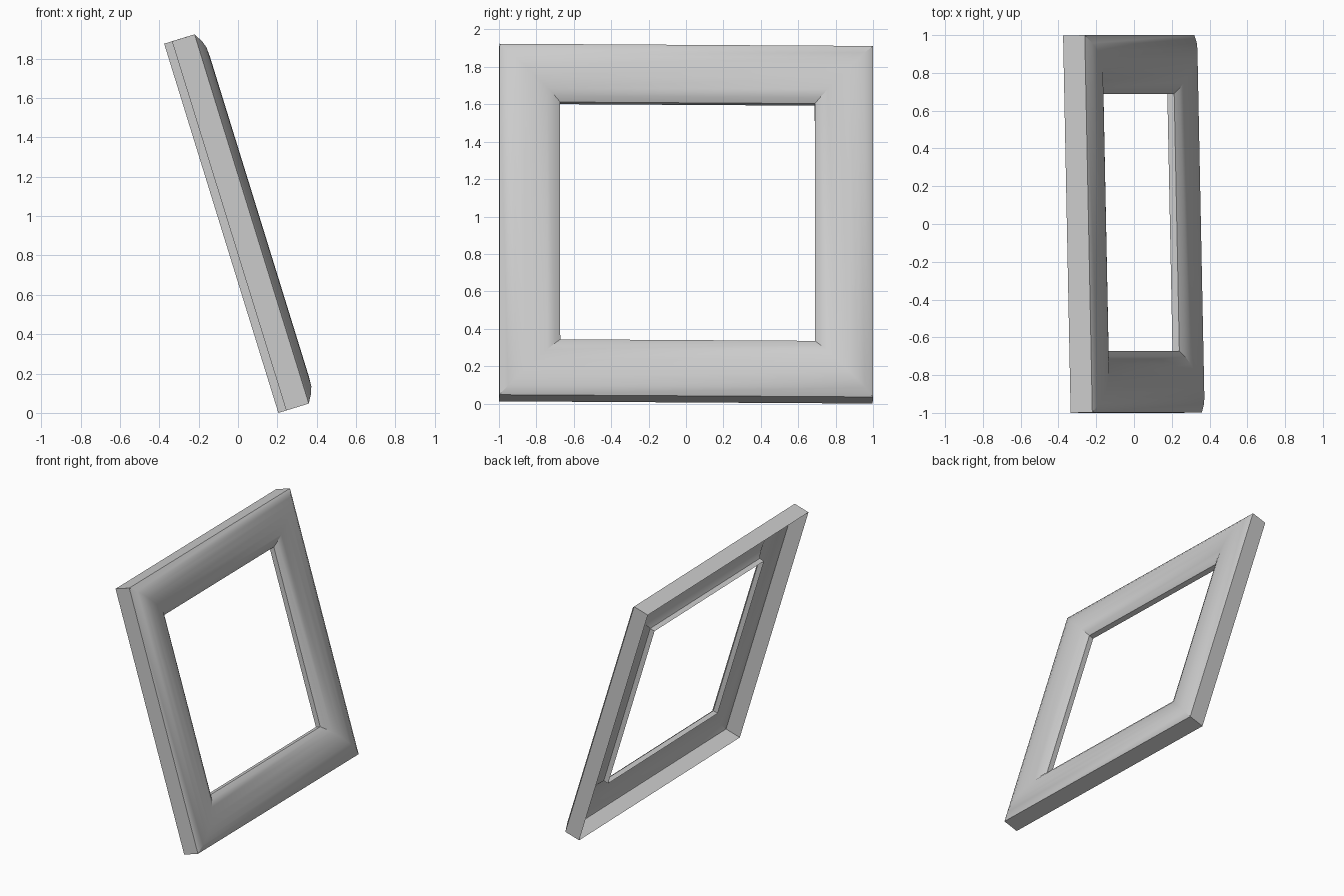
import bpy, bmesh, math
from mathutils import Matrix, Vector

cube = bpy.data.objects.get("Cube")
if cube:
    bpy.data.objects.remove(cube, do_unlink=True)

# One plain grey material
grey = bpy.data.materials.new("light_grey")
grey.use_nodes = True
colour = (0.6, 0.6, 0.6, 1)
grey.diffuse_color = colour
grey.node_tree.nodes["Principled BSDF"].inputs["Base Color"].default_value = colour

# Moulding section: (distance in from the outer edge, depth from the back)
WIDTH, HEIGHT, RAIL, SKEW = 1.998, 1.964, 0.318, 0.0075
section = [(0, 0), (0, 0.12), (0.045, 0.147), (0.08, 0.16), (0.13, 0.164),
           (0.19, 0.158), (0.25, 0.14), (0.29, 0.121), (RAIL, 0.1), (RAIL, 0.062)]

# Open-backed frame: sweep the section round four mitred corners
bm = bmesh.new()
rings = []
for inset, depth in section:
    x, y = WIDTH / 2 - inset, HEIGHT / 2 - inset
    shift = SKEW * inset / RAIL
    rings.append([bm.verts.new((sx * x + shift, sy * y + HEIGHT / 2, depth))
                  for sx, sy in ((-1, -1), (1, -1), (1, 1), (-1, 1))])
for low, high in zip(rings, rings[1:]):
    for i in range(4):
        j = (i + 1) % 4
        bm.faces.new((low[i], low[j], high[j], high[i]))

# Lean the frame back with a slight turn
across = Vector((-0.02, 1, -0.006)).normalized()
up = Vector((-0.2955, 0, 0.9553))
up = (up - across * up.dot(across)).normalized()
facing = across.cross(up)
lean = Matrix((across, up, facing)).transposed().to_4x4()
bm.transform(Matrix.Translation((0.225, -0.001, 0.006)) @ lean)

mesh = bpy.data.meshes.new("picture_frame")
bm.to_mesh(mesh)
bm.free()
mesh.materials.append(grey)
frame = bpy.data.objects.new("picture_frame", mesh)
bpy.context.collection.objects.link(frame)

# Smooth moulding with sharp outer edge and lip
bpy.ops.object.select_all(action="DESELECT")
frame.select_set(True)
bpy.context.view_layer.objects.active = frame
bpy.ops.object.shade_smooth_by_angle(angle=math.radians(30))
